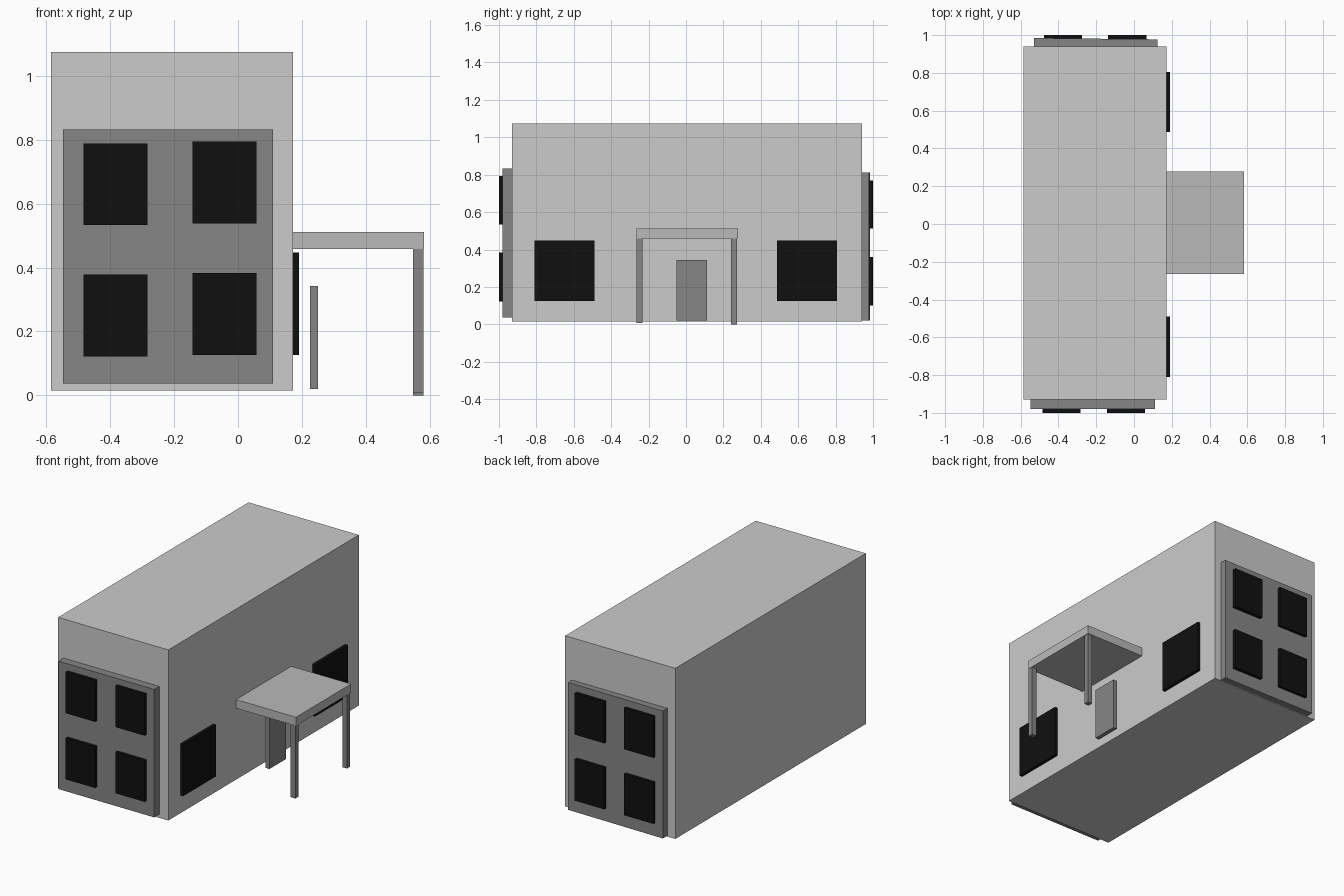
import bpy
from math import radians
from mathutils import Matrix, Vector

if "Cube" in bpy.data.objects:
    bpy.data.objects.remove(bpy.data.objects["Cube"])


def material(name, v):
    m = bpy.data.materials.new(name)
    m.diffuse_color = (v, v, v, 1)
    m.use_nodes = True
    m.node_tree.nodes["Principled BSDF"].inputs["Base Color"].default_value = m.diffuse_color
    return m


dark = material("dark_grey", 0.24)
mid = material("mid_grey", 0.49)
black = material("black", 0.005)


def box(name, x, y, z, mat=None):
    """Box from (min, max) ranges on each axis."""
    lo, hi = zip(x, y, z)
    bpy.ops.mesh.primitive_cube_add(size=1, location=[(a + b) / 2 for a, b in zip(lo, hi)])
    ob = bpy.context.object
    ob.name = ob.data.name = name
    ob.scale = [b - a for a, b in zip(lo, hi)]
    bpy.ops.object.transform_apply(location=False, rotation=False, scale=True)
    if mat:
        ob.data.materials.append(mat)
    return ob


# Main block
box("building_body", (-0.585, 0.172), (-0.93, 0.94), (0.015, 1.075))

# End facades with four windows each
box("front_facade", (-0.548, 0.11), (-0.98, -0.93), (0.037, 0.832), dark)
back = box("back_facade", (-0.53, 0.125), (0.935, 0.981), (0.02, 0.812), dark)
back.rotation_euler.z = radians(-0.6)

for row in range(2):
    for col in range(2):
        x = -0.484 + 0.341 * col
        z = 0.122 + 0.411 * row + 0.005 * col
        box(f"front_window_{row}_{col}", (x, x + 0.201), (-1.0, -0.975), (z, z + 0.256), black)
        x = -0.477 + 0.339 * col
        z = 0.102 + 0.410 * row
        box(f"back_window_{row}_{col}", (x, x + 0.203), (0.972, 1.0), (z, z + 0.257), black)

# Ground floor windows on the entrance side
for side, y in (("near", -0.81), ("far", 0.486)):
    box(f"side_window_{side}", (0.165, 0.191), (y, y + 0.32), (0.126, 0.447), black)

# Entrance: canopy, posts and door
box("canopy", (0.172, 0.583), (-0.264, 0.278), (0.458, 0.512), mid)
for side, y, z in (("near", -0.265, 0.007), ("far", 0.241, 0.0)):
    box(f"canopy_post_{side}", (0.548, 0.58), (y, y + 0.032), (z, 0.459), dark)
box("door", (0.225, 0.251), (-0.05, 0.112), (0.02, 0.343), dark)
